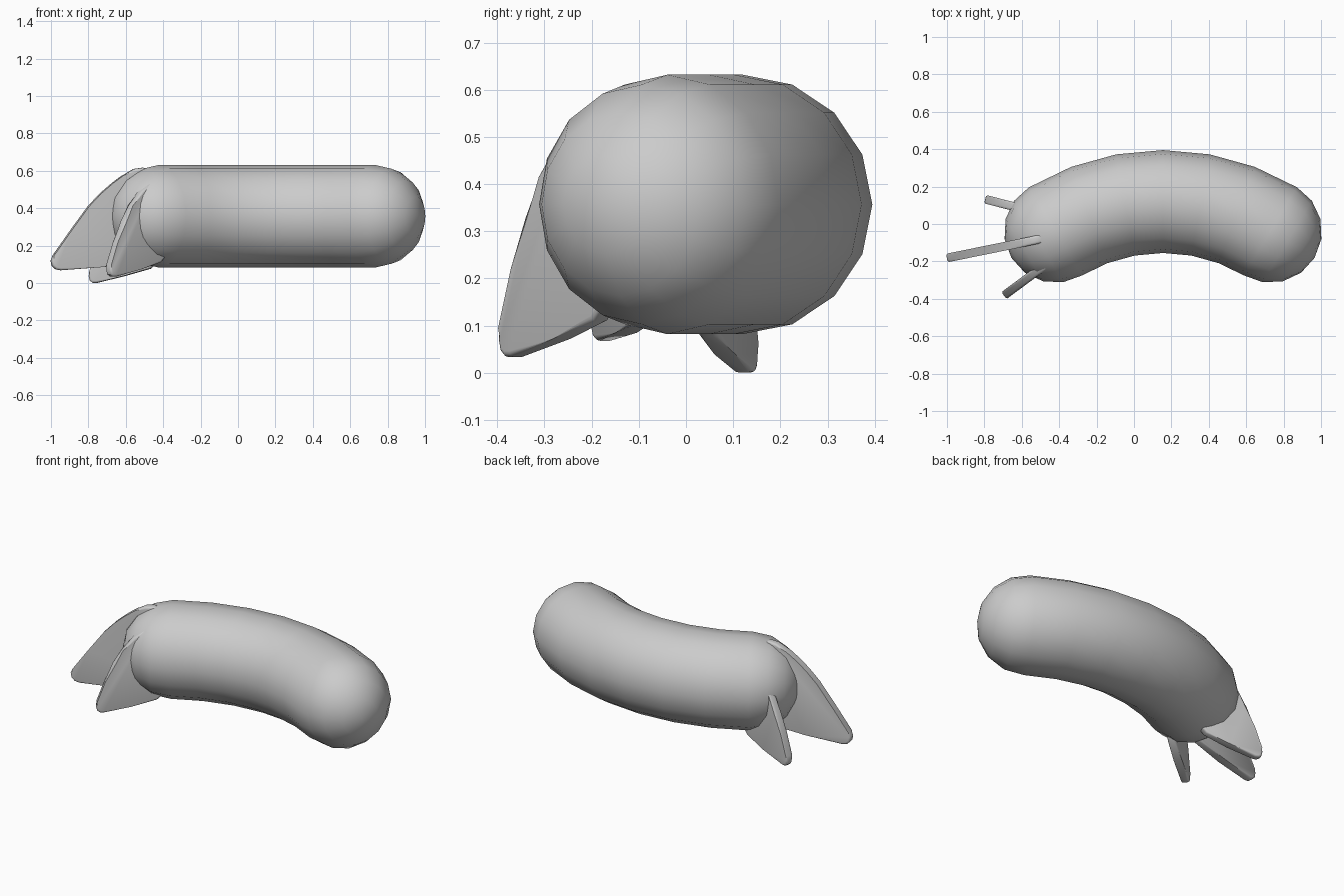
import bpy, bmesh
from math import sin, cos, pi, radians
from mathutils import Vector

if "Cube" in bpy.data.objects:
    bpy.data.objects.remove(bpy.data.objects["Cube"])

R = 0.275                      # body radius
MID_X, MID_Y, MID_Z = 0.155, 0.12, 0.357
ARC_R, HALF = 1.116, radians(31)
SIDES, CAP, SEGS = 16, 4, 6


def finish(bm, name, angle):
    bmesh.ops.recalc_face_normals(bm, faces=bm.faces)
    mesh = bpy.data.meshes.new(name)
    bm.to_mesh(mesh)
    bm.free()
    ob = bpy.data.objects.new(name, mesh)
    bpy.context.collection.objects.link(ob)
    bpy.ops.object.select_all(action='DESELECT')
    ob.select_set(True)
    bpy.context.view_layer.objects.active = ob
    bpy.ops.object.shade_smooth_by_angle(angle=radians(angle))
    return ob


def arc_frame(a):
    """Centre, tangent and sideways direction on the bent centre line."""
    c = Vector((MID_X + ARC_R * sin(a), MID_Y - ARC_R * (1 - cos(a)), MID_Z))
    return c, Vector((cos(a), -sin(a), 0)), Vector((sin(a), cos(a), 0))


# Body: bent capsule, as (arc angle, offset along tangent, ring radius)
stations = [(-HALF, -R * cos(t), R * sin(t)) for t in [i * pi / 2 / CAP for i in range(1, CAP)]]
stations += [(-HALF + 2 * HALF * i / SEGS, 0, R) for i in range(SEGS + 1)]
stations += [(HALF, R * sin(t), R * cos(t)) for t in [i * pi / 2 / CAP for i in range(1, CAP)]]

bm = bmesh.new()
rings = []
for a, off, r in stations:
    c, tan, side = arc_frame(a)
    rings.append([bm.verts.new(c + tan * off + side * r * cos(2 * pi * k / SIDES)
                               + Vector((0, 0, r * sin(2 * pi * k / SIDES)))) for k in range(SIDES)])
for r0, r1 in zip(rings, rings[1:]):
    for k in range(SIDES):
        n = (k + 1) % SIDES
        bm.faces.new((r0[k], r0[n], r1[n], r1[k]))
for sign, ring in ((-1, rings[0]), (1, rings[-1])):
    c, tan, _ = arc_frame(sign * HALF)
    pole = bm.verts.new(c + tan * R * sign)
    for k in range(SIDES):
        bm.faces.new((ring[k], ring[(k + 1) % SIDES], pole))
finish(bm, "body", 60)


# Fins: upright plates fanned about one vertical axis inside the body
def fin(name, profile, heading, drop=0.0, thick=0.046):
    d = Vector((cos(radians(heading)), sin(radians(heading)), 0))
    n = Vector((-d.y, d.x, 0))
    pivot = Vector((-0.205, -0.02, -drop))
    bm = bmesh.new()
    sides = [[bm.verts.new(pivot + d * u + n * s * thick / 2 + Vector((0, 0, z))) for u, z in profile]
             for s in (-1, 1)]
    faces = [bm.faces.new(s) for s in sides]
    rim = list({e for f in faces for e in f.edges})
    for i in range(len(profile)):
        j = (i + 1) % len(profile)
        bm.faces.new((sides[0][i], sides[0][j], sides[1][j], sides[1][i]))
    bmesh.ops.bevel(bm, geom=rim, offset=0.012, segments=3, profile=0.5, affect='EDGES')
    finish(bm, name, 35)


large = [(0.24, 0.58), (0.31, 0.617), (0.36, 0.61), (0.42, 0.575), (0.475, 0.535), (0.54, 0.48),
         (0.607, 0.41), (0.70, 0.285), (0.80, 0.145), (0.812, 0.12), (0.806, 0.092), (0.787, 0.074),
         (0.76, 0.068), (0.535, 0.085), (0.30, 0.11), (0.24, 0.15)]
small = [(0.27, 0.53), (0.33, 0.54), (0.40, 0.49), (0.46, 0.415), (0.515, 0.33), (0.56, 0.22),
         (0.605, 0.095), (0.61, 0.07), (0.604, 0.046), (0.588, 0.034), (0.565, 0.034),
         (0.41, 0.072), (0.27, 0.11), (0.22, 0.16)]
fin("middle_tail_fin", large, 191.5)
fin("front_tail_fin", small, 216.5)
fin("back_tail_fin", small, 165.5, drop=0.033)
